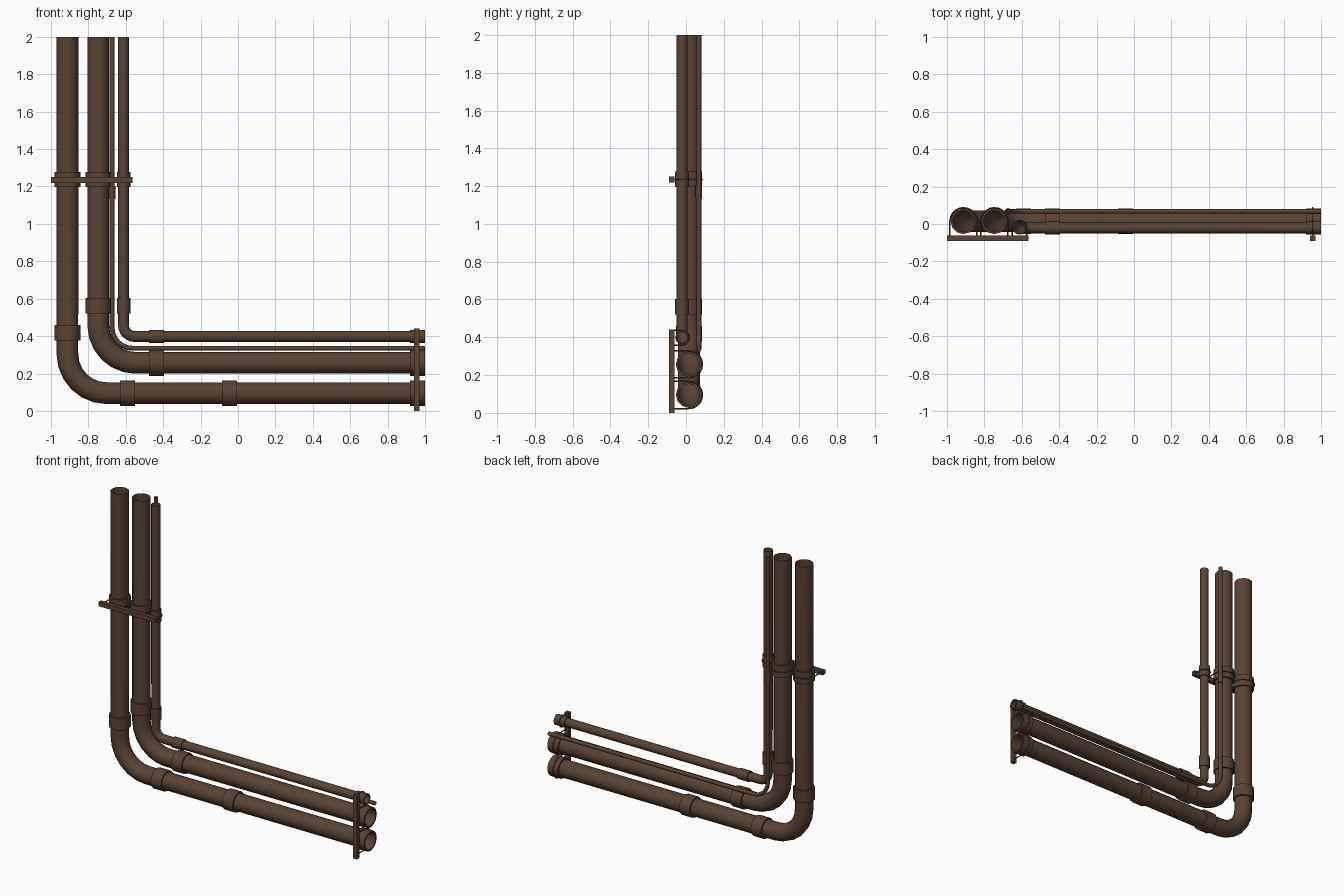
import bpy, bmesh, math
from mathutils import Vector

if "Cube" in bpy.data.objects:
    bpy.data.objects.remove(bpy.data.objects["Cube"])

brown = bpy.data.materials.new("dark brown metal")
brown.diffuse_color = (0.10, 0.056, 0.034, 1)
brown.use_nodes = True
brown.node_tree.nodes["Principled BSDF"].inputs["Base Color"].default_value = brown.diffuse_color


def finish(name, bm, smooth=True):
    bmesh.ops.recalc_face_normals(bm, faces=bm.faces)
    me = bpy.data.meshes.new(name)
    bm.to_mesh(me)
    bm.free()
    me.materials.append(brown)
    ob = bpy.data.objects.new(name, me)
    bpy.context.collection.objects.link(ob)
    if smooth:
        bpy.context.view_layer.objects.active = ob
        ob.select_set(True)
        bpy.ops.object.shade_smooth_by_angle(angle=math.radians(40))
        ob.select_set(False)
    return ob


def sweep(name, path, radii, plane_normal, sides=12):
    """Open tube along a path lying in one plane, with a radius per point."""
    bm = bmesh.new()
    pts = [Vector(p) for p in path]
    n = Vector(plane_normal)
    rings = []
    for i, p in enumerate(pts):
        d = Vector()
        if i > 0:
            d += (p - pts[i - 1]).normalized()
        if i < len(pts) - 1:
            d += (pts[i + 1] - p).normalized()
        side = n.cross(d.normalized())
        ring = []
        for k in range(sides):
            a = 2 * math.pi * k / sides
            ring.append(bm.verts.new(p + radii[i] * (math.cos(a) * side + math.sin(a) * n)))
        rings.append(ring)
    for a, b in zip(rings, rings[1:]):
        for k in range(sides):
            j = (k + 1) % sides
            bm.faces.new((a[k], a[j], b[j], b[k]))
    return finish(name, bm)


def collar(name, centre, axis, r_in, r_out, half):
    """Sleeve around a pipe: outer wall plus the two flat rims."""
    bm = bmesh.new()
    c, d, n = Vector(centre), Vector(axis), Vector((0, 1, 0))
    side = n.cross(d)
    rings = []
    for r, t in ((r_in, -half), (r_out, -half), (r_out, half), (r_in, half)):
        rings.append([bm.verts.new(c + d * t + r * (math.cos(a) * side + math.sin(a) * n))
                      for a in (2 * math.pi * k / 12 for k in range(12))])
    for a, b in zip(rings, rings[1:]):
        for k in range(12):
            j = (k + 1) % 12
            bm.faces.new((a[k], a[j], b[j], b[k]))
    return finish(name, bm)


def box(name, lo, hi):
    bm = bmesh.new()
    bmesh.ops.create_cube(bm, size=1)
    for v in bm.verts:
        v.co = [(l + h) / 2 + c * (h - l) for l, h, c in zip(lo, hi, v.co)]
    return finish(name, bm, False)


# name, riser x, depth y, run z, radius, bend radius, collar radius,
# collar heights on riser, collar x positions on run
PIPES = [
    ("outer_pipe", -0.912, 0.015, 0.095, 0.058, 0.21, 0.069,
     (0.418, 1.237), (-0.59, -0.045, 0.96)),
    ("middle_pipe", -0.747, 0.015, 0.257, 0.058, 0.20, 0.069,
     (0.562, 1.237), (-0.435, 0.96)),
    ("thin_pipe", -0.673, 0.068, 0.335, 0.013, 0.11, 0.017,
     (1.168,), ()),
    ("inner_pipe", -0.612, -0.021, 0.398, 0.029, 0.06, 0.036,
     (0.562, 1.237), (-0.435, 0.96)),
]
WALL = -0.062   # back face of the bracket bars


def ubolt(name, centre, u, r):
    """U-bolt hugging a pipe; u is the direction across the pipe."""
    c, u, y = Vector(centre), Vector(u), Vector((0, 1, 0))
    path = [c + u * r + y * (WALL - c.y)]
    path += [c + r * (u * math.cos(a) + y * math.sin(a))
             for a in (math.pi * k / 10 for k in range(11))]
    path.append(c - u * r + y * (WALL - c.y))
    sweep(name, path, [0.004] * len(path), u.cross(y), 6)


for name, x, y, z, r, bend, rc, heights, spots in PIPES:
    # pipe: riser, rounded elbow, then run to the right
    path = [(x, y, 2.0)]
    for k in range(7):
        a = math.pi / 2 * k / 6
        path.append((x + bend - bend * math.cos(a), y, z + bend - bend * math.sin(a)))
    path.append((1.0, y, z))
    sweep(name, path, [r] * len(path), (0, 1, 0))
    # joint collars
    for i, h in enumerate(heights):
        collar(f"{name}_riser_collar_{i + 1}", (x, y, h), (0, 0, 1), r, rc,
               0.034 if name == "thin_pipe" else 0.041)
    for i, s in enumerate(spots):
        collar(f"{name}_run_collar_{i + 1}", (s, y, z), (1, 0, 0), r, rc, 0.04)
    # clamps at both brackets
    if name != "thin_pipe":
        ubolt(f"{name}_riser_clamp", (x, y, 1.235), (1, 0, 0), rc + 0.003)
        ubolt(f"{name}_run_clamp", (0.955, y, z), (0, 0, 1), rc + 0.003)

# bracket bars
box("riser_bracket", (-1.0, -0.09, 1.22), (-0.565, WALL, 1.25))
box("run_bracket", (0.94, -0.09, 0.0), (0.97, WALL, 0.44))
